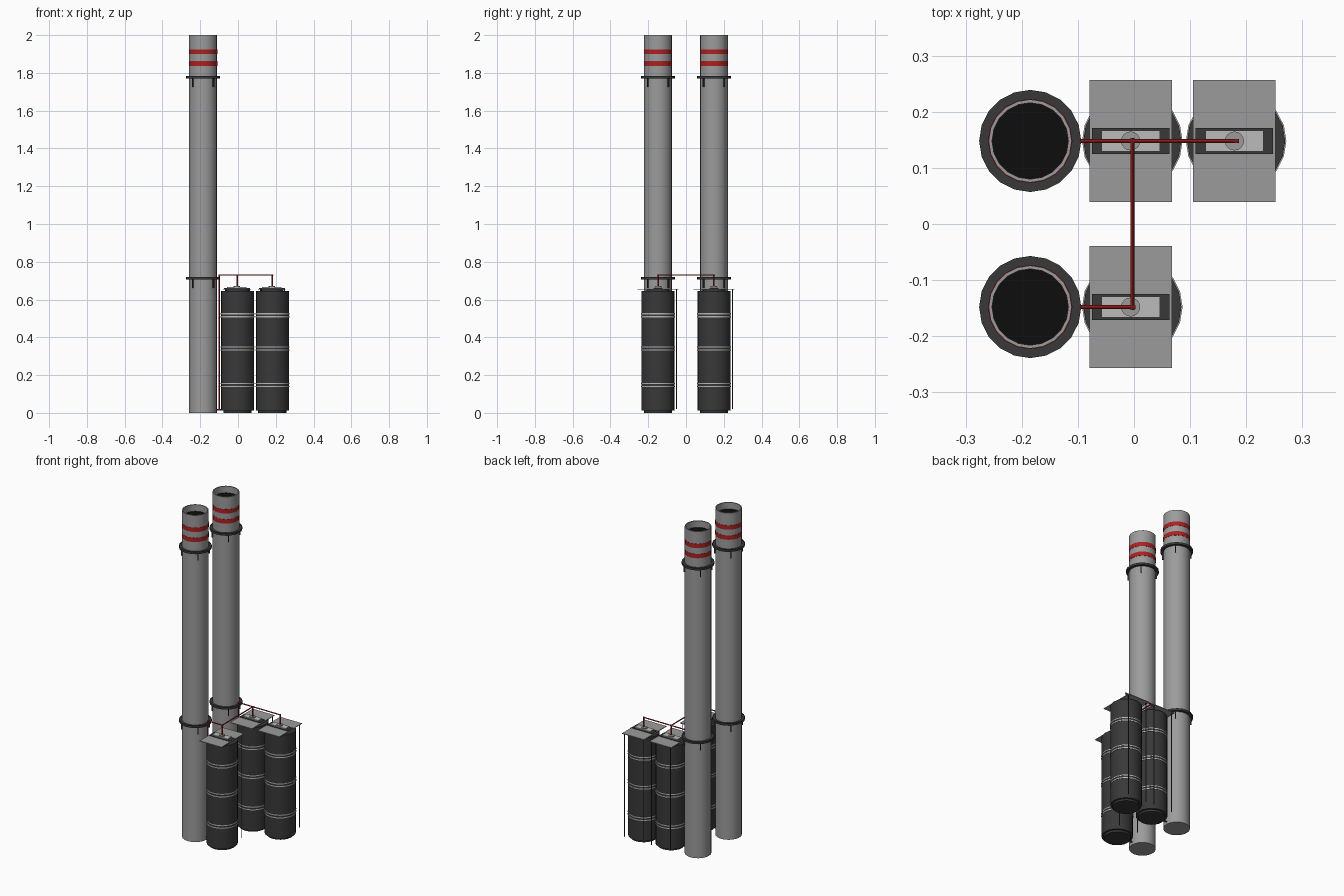
import bpy, bmesh, math
from mathutils import Vector

if "Cube" in bpy.data.objects:
    bpy.data.objects.remove(bpy.data.objects["Cube"])

def material(name, rgb):
    m = bpy.data.materials.new(name)
    m.diffuse_color = (*rgb, 1)
    m.use_nodes = True
    m.node_tree.nodes["Principled BSDF"].inputs["Base Color"].default_value = m.diffuse_color
    return m

GREY = material("grey_metal", (0.33, 0.33, 0.33))
LIGHT = material("light_metal", (0.5, 0.5, 0.5))
DARK = material("dark_metal", (0.04, 0.04, 0.04))
BLACK = material("soot", (0.004, 0.004, 0.004))
RED = material("red_paint", (0.42, 0.015, 0.015))

def finish(name, bm, mat, smooth):
    bmesh.ops.remove_doubles(bm, verts=bm.verts, dist=1e-6)
    bmesh.ops.recalc_face_normals(bm, faces=bm.faces)
    me = bpy.data.meshes.new(name)
    bm.to_mesh(me)
    bm.free()
    ob = bpy.data.objects.new(name, me)
    bpy.context.collection.objects.link(ob)
    me.materials.append(mat)
    if smooth:
        bpy.ops.object.select_all(action='DESELECT')
        ob.select_set(True)
        bpy.context.view_layer.objects.active = ob
        bpy.ops.object.shade_smooth_by_angle(angle=math.radians(30))
    return ob

def lathe(name, x, y, profile, mat, sides=20, closed=False):
    """Spin a (radius, z) profile about the vertical line through x, y."""
    bm = bmesh.new()
    pts = [bm.verts.new((x + r, y, z)) for r, z in profile]
    pairs = list(zip(pts, pts[1:])) + ([(pts[-1], pts[0])] if closed else [])
    edges = [bm.edges.new(p) for p in pairs]
    bmesh.ops.spin(bm, geom=pts + edges, cent=(x, y, 0), axis=(0, 0, 1),
                   angle=math.tau, steps=sides, use_merge=True)
    return finish(name, bm, mat, True)

def ring(name, x, y, r0, r1, z0, z1, mat, sides=20):
    return lathe(name, x, y, [(r0, z0), (r1, z0), (r1, z1), (r0, z1)], mat, sides, True)

def disc(name, x, y, r, z0, z1, mat, sides=20):
    return lathe(name, x, y, [(0, z0), (r, z0), (r, z1), (0, z1)], mat, sides)

def box(name, cx, cy, z0, z1, sx, sy, mat, turn=0):
    bm = bmesh.new()
    bmesh.ops.create_cube(bm, size=1)
    bmesh.ops.scale(bm, vec=(sx, sy, z1 - z0), verts=bm.verts)
    ob = finish(name, bm, mat, False)
    ob.location = (cx, cy, (z0 + z1) / 2)
    ob.rotation_euler.z = turn
    return ob

def pipe(name, a, b, r, mat):
    a, b = Vector(a), Vector(b)
    bm = bmesh.new()
    bmesh.ops.create_cone(bm, cap_ends=True, segments=8, radius1=r, radius2=r,
                          depth=(b - a).length)
    ob = finish(name, bm, mat, False)
    ob.location = (a + b) / 2
    ob.rotation_mode = 'QUATERNION'
    ob.rotation_quaternion = (b - a).to_track_quat('Z', 'Y')
    return ob

Y = 0.148
CHX = -0.185
PIPE_Z = 0.73

# Chimneys
def chimney(y):
    lathe("chimney_shaft", CHX, y, [(0, 0), (0.074, 0), (0.074, 2), (0.068, 2), (0.068, 1.96)], GREY)
    disc("chimney_flue", CHX, y, 0.068, 1.955, 1.96, BLACK)
    for z in (1.837, 1.899):
        ring("chimney_red_band", CHX, y, 0.073, 0.0752, z, z + 0.026, RED)
    for z in (0.712, 1.776):
        ring("walkway", CHX, y, 0.073, 0.088, z - 0.005, z + 0.005, DARK)
        ring("walkway_rim", CHX, y, 0.087, 0.091, z - 0.006, z + 0.007, DARK)
        for k in range(4):
            a = math.radians(45 + 90 * k)
            box("walkway_bracket", CHX + 0.078 * math.cos(a), y + 0.078 * math.sin(a),
                z - 0.05, z - 0.004, 0.008, 0.004, DARK, a)

# Storage tanks with roof plate, hatch, legs and riser pipe
def tank(x, y):
    disc("tank_foot", x, y, 0.075, 0, 0.013, DARK)
    disc("tank_body", x, y, 0.0875, 0.012, 0.645, DARK)
    for z in (0.14, 0.156, 0.332, 0.348, 0.509, 0.525):
        ring("tank_hoop", x, y, 0.086, 0.0895, z - 0.003, z + 0.003, LIGHT)
    disc("tank_neck", x, y, 0.06, 0.645, 0.652, DARK)
    box("roof_plate", x - 0.003, y, 0.652, 0.656, 0.147, 0.217, GREY)
    box("hatch_frame", x - 0.003, y, 0.656, 0.66, 0.138, 0.047, DARK)
    box("hatch", x - 0.003, y, 0.66, 0.666, 0.104, 0.038, LIGHT)
    disc("pipe_collar", x - 0.003, y, 0.017, 0.666, 0.672, GREY, 16)
    for s in (-1, 1):
        pipe("plate_leg", (x + s * 0.064, y + 0.097, 0.02),
             (x + s * 0.064, y + 0.097, 0.653), 0.0025, DARK)
    pipe("riser_pipe", (x, y, 0.66), (x, y, PIPE_Z + 0.003), 0.004, RED)

for side in (-Y, Y):
    chimney(side)
    tank(-0.003, side)
    # Feed pipe running down between tank and chimney
    pipe("chimney_feed", (-0.102, side, PIPE_Z), (0.003, side, PIPE_Z), 0.0035, RED)
    pipe("chimney_downpipe", (-0.1, side, 0.013), (-0.1, side, PIPE_Z), 0.0035, RED)
    pipe("chimney_inlet", (-0.115, side, 0.016), (-0.088, side, 0.016), 0.0035, RED)
tank(0.182, Y)

# Linking pipes
pipe("cross_pipe", (-0.003, -Y - 0.005, PIPE_Z), (-0.003, Y + 0.005, PIPE_Z), 0.0035, RED)
pipe("tank_link_pipe", (0, Y, PIPE_Z), (0.187, Y, PIPE_Z), 0.0035, RED)
